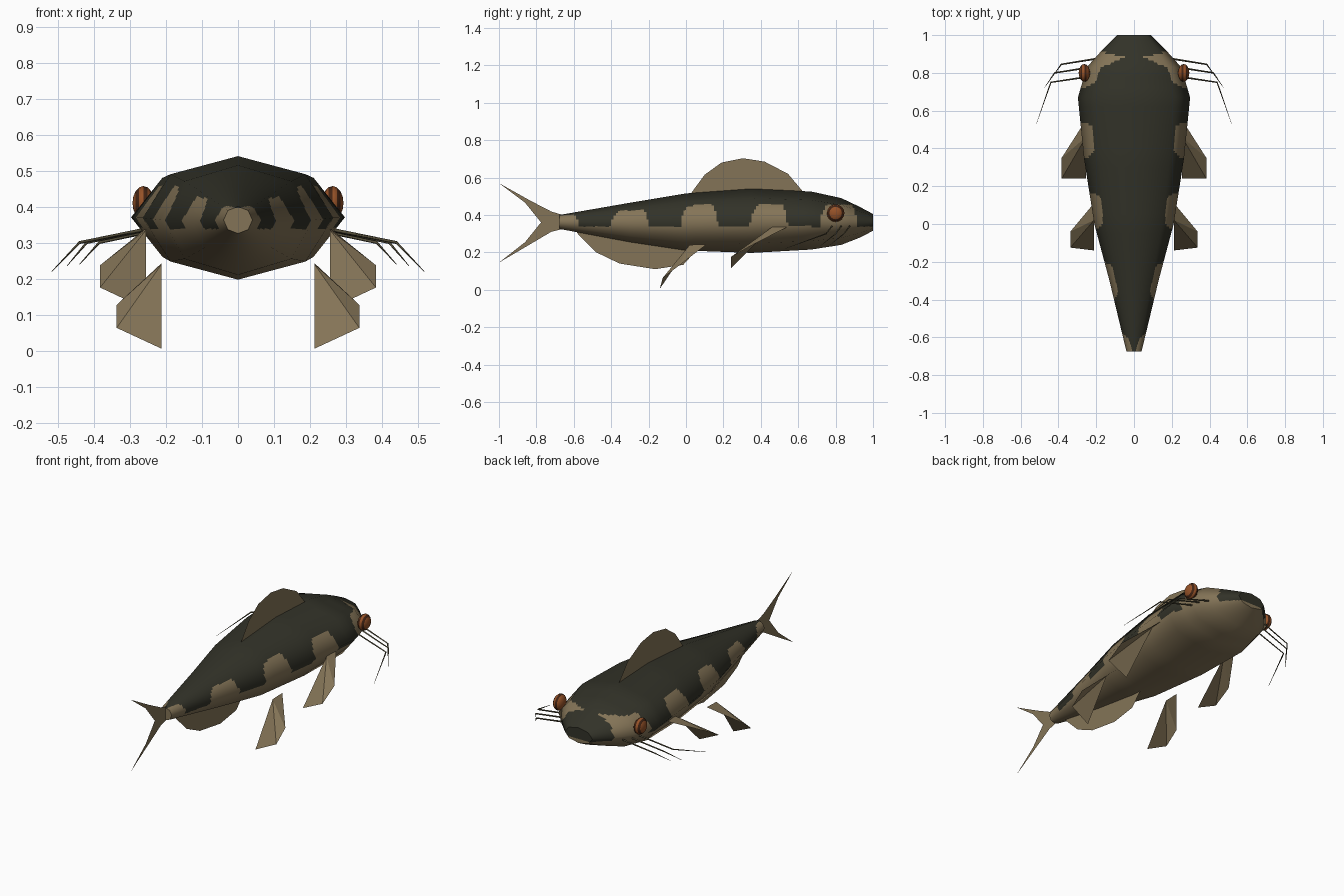
import bpy, bmesh, math
from mathutils import Vector

if "Cube" in bpy.data.objects:
    bpy.data.objects.remove(bpy.data.objects["Cube"])


def material(name, rgb):
    m = bpy.data.materials.new(name)
    lin = [((c / 255 + 0.055) / 1.055) ** 2.4 for c in rgb]
    m.diffuse_color = (*lin, 1)
    m.use_nodes = True
    m.node_tree.nodes["Principled BSDF"].inputs["Base Color"].default_value = m.diffuse_color
    return m


OLIVE = material("dark_olive", (50, 50, 40))
TAN = material("tan", (132, 116, 87))
BROWN = material("eye_orange_brown", (150, 82, 40))
DARK_BROWN = material("eye_dark_brown", (66, 36, 20))
WHISKER = material("whisker_olive", (82, 76, 56))


def make_object(name, verts, faces, mats):
    me = bpy.data.meshes.new(name)
    me.from_pydata(verts, [], faces)
    for m in mats:
        me.materials.append(m)
    ob = bpy.data.objects.new(name, me)
    bpy.context.collection.objects.link(ob)
    return ob


# Body: octagonal loft along y, stations are (y, half width, top, bottom)
STATIONS = [(-0.675, 0.04, 0.40, 0.325), (-0.3, 0.13, 0.465, 0.255),
            (0, 0.21, 0.515, 0.21), (0.35, 0.265, 0.54, 0.197),
            (0.67, 0.297, 0.525, 0.215), (0.83, 0.25, 0.49, 0.24),
            (0.925, 0.165, 0.445, 0.277), (1, 0.09, 0.405, 0.315)]
SPLIT = 12
COLS = 8 * SPLIT


def tan_limit(y):
    """Height below which the skin is tan: a low line with rounded blocks."""
    u = (0.17 - y) % 0.372
    if u > 0.2:
        return 0.338
    edge = min(1, min(u / 0.025, (0.2 - u) / 0.04))
    top = 0.447 + 0.075 * min(y, 0.1)
    return 0.338 + (top - 0.338) * math.sqrt(max(edge, 0))


def octagon(y, w, top, bottom):
    mid, h = (top + bottom) / 2, (top - bottom) / 2
    corners = [Vector((w * math.sin(i * math.pi / 4), y, mid + h * math.cos(i * math.pi / 4)))
               for i in range(8)]
    return [corners[j // SPLIT].lerp(corners[(j // SPLIT + 1) % 8], j % SPLIT / SPLIT)
            for j in range(COLS)]


def build_body():
    rows = []
    for a, b in zip(STATIONS, STATIONS[1:]):
        n = max(2, round((b[0] - a[0]) / 0.0125))
        rows += [[p + (q - p) * i / n for p, q in zip(a, b)] for i in range(n)]
    rows.append(list(STATIONS[-1]))
    verts, normals, faces = [], [], []
    for i, r in enumerate(rows):
        prev, nxt = rows[max(i - 4, 0)], rows[min(i + 4, len(rows) - 1)]
        slope = (nxt[1] - prev[1] + nxt[2] - prev[2]) / 2 / (nxt[0] - prev[0])
        mid, h = (r[2] + r[3]) / 2, (r[2] - r[3]) / 2
        for p in octagon(*r):
            n = Vector((p.x / r[1] ** 2, 0, (p.z - mid) / h ** 2)).normalized()
            n.y = -slope * 0.8
            verts.append(p)
            normals.append(n.normalized())
    for i in range(len(rows) - 1):
        for j in range(COLS):
            k = (j + 1) % COLS
            faces.append((i * COLS + j, i * COLS + k, (i + 1) * COLS + k, (i + 1) * COLS + j))
    # flat end caps made of horizontal strips
    for r, sign in ((rows[0], -1), (rows[-1], 1)):
        base = len(verts)
        verts += octagon(*r)
        normals += [Vector((0, sign, 0))] * COLS
        for j in range(COLS // 2):
            ids = [j, j + 1, COLS - j - 1, (COLS - j) % COLS]
            f = [base + v for v in dict.fromkeys(ids)]
            faces.append(f if sign < 0 else f[::-1])
    ob = make_object("body", verts, faces, [OLIVE, TAN])
    me = ob.data
    bm = bmesh.new()
    bm.from_mesh(me)
    bmesh.ops.recalc_face_normals(bm, faces=[f for f in bm.faces])
    side = bm.faces[:][(len(rows) // 2) * COLS]
    if side.normal.z < 0:
        bmesh.ops.reverse_faces(bm, faces=bm.faces[:])
    # caps have no volume of their own, so orient them outward explicitly
    for f in bm.faces:
        ys = [v.co.y for v in f.verts]
        if max(ys) - min(ys) < 1e-6 and f.normal.y * ys[0] < 0:
            f.normal_flip()
        c = f.calc_center_median()
        f.material_index = int(c.z < tan_limit(c.y))
        f.smooth = True
    bm.to_mesh(me)
    bm.free()
    me.normals_split_custom_set_from_vertices(normals)


build_body()


# Flat upright fins on the centre line, outlines in (y, z)
def centre_fin(name, outline):
    make_object(name, [(0, y, z) for y, z in outline], [list(range(len(outline)))], [TAN])


centre_fin("dorsal_fin", [(0.0, 0.49), (0.03, 0.52), (0.10, 0.615), (0.19, 0.68), (0.305, 0.703),
                          (0.42, 0.685), (0.545, 0.62), (0.625, 0.525), (0.63, 0.5)])
centre_fin("anal_fin", [(-0.6, 0.33), (-0.575, 0.295), (-0.48, 0.2), (-0.355, 0.14), (-0.165, 0.11),
                        (-0.015, 0.133), (0.055, 0.21), (0.07, 0.25)])
centre_fin("tail_fin", [(-0.66, 0.40), (-0.72, 0.418), (-0.83, 0.475), (-1.0, 0.57), (-0.86, 0.465),
                        (-0.775, 0.36), (-0.86, 0.255), (-1.0, 0.145), (-0.83, 0.245),
                        (-0.72, 0.31), (-0.66, 0.325)])


# Paired folded side fins: front root, outer edge, outer tip, inner tip, rear root
def side_fins(name, pts):
    for label, s in (("right", 1), ("left", -1)):
        verts = [(s * x, y, z) for x, y, z in pts]
        make_object(f"{name}_{label}", verts, [(0, 1, 4), (4, 1, 2), (4, 2, 3)], [TAN])


side_fins("pectoral_fin", [(0.255, 0.55, 0.34), (0.383, 0.35, 0.237), (0.383, 0.24, 0.175),
                           (0.255, 0.24, 0.115), (0.255, 0.46, 0.335)])
side_fins("pelvic_fin", [(0.212, 0.11, 0.243), (0.337, -0.04, 0.127), (0.337, -0.125, 0.063),
                         (0.212, -0.14, 0.005), (0.212, 0.02, 0.24)])

# Eyes: flattened spheres with an alternate dark ring
for label, s in (("right", 1), ("left", -1)):
    bpy.ops.mesh.primitive_uv_sphere_add(segments=16, ring_count=8, radius=1,
                                         location=(s * 0.263, 0.8, 0.41),
                                         rotation=(0, s * math.pi / 2, 0))
    eye = bpy.context.object
    eye.name = f"eye_{label}"
    eye.scale = (0.047, 0.047, 0.03)
    eye.data.materials.append(BROWN)
    eye.data.materials.append(DARK_BROWN)
    for f in eye.data.polygons:
        f.material_index = int(0.4 < f.center.z < 0.75 or abs(f.center.z) < 0.3 and f.center.z < 0)
    bpy.ops.object.shade_smooth_by_angle()

# Whiskers: three thin tapering strands on each side
WHISKERS = [[(0.2, 0.875, 0.34), (0.385, 0.845, 0.30), (0.44, 0.77, 0.24)],
            [(0.23, 0.83, 0.34), (0.42, 0.80, 0.30), (0.475, 0.72, 0.235)],
            [(0.24, 0.78, 0.34), (0.44, 0.75, 0.30), (0.517, 0.53, 0.22)]]
for label, s in (("right", 1), ("left", -1)):
    for n, path in enumerate(WHISKERS, 1):
        cu = bpy.data.curves.new(f"whisker_{label}_{n}", "CURVE")
        cu.dimensions = "3D"
        cu.bevel_depth = 0.005
        cu.bevel_resolution = 0
        sp = cu.splines.new("POLY")
        sp.points.add(len(path) - 1)
        for pt, (x, y, z), r in zip(sp.points, path, (1, 0.8, 0.15)):
            pt.co = (s * x, y, z, 1)
            pt.radius = r
        cu.materials.append(WHISKER)
        bpy.context.collection.objects.link(bpy.data.objects.new(cu.name, cu))
